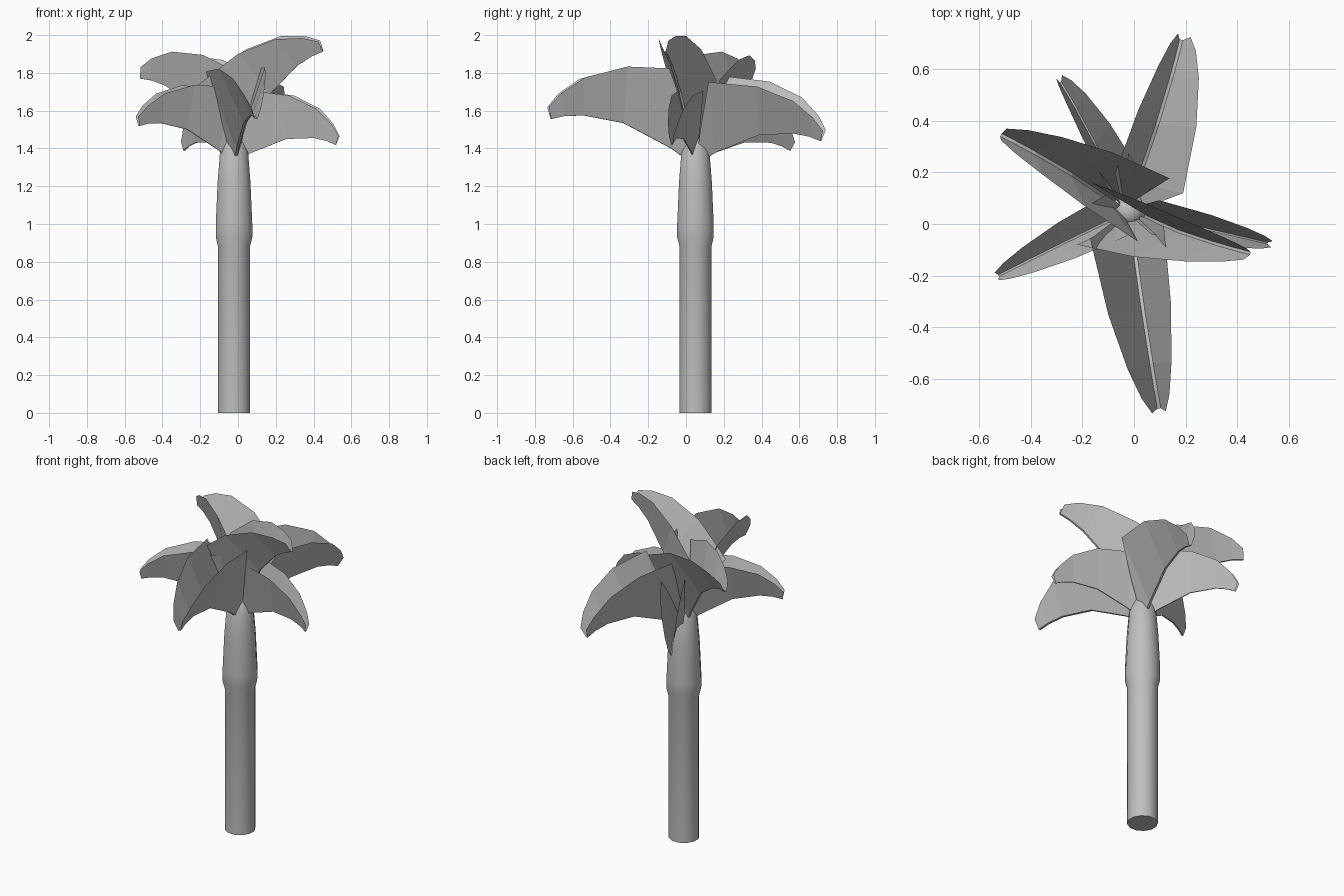
import bpy, bmesh, math
from mathutils import Matrix, Vector

if "Cube" in bpy.data.objects:
    bpy.data.objects.remove(bpy.data.objects["Cube"])

AXIS = Vector((-0.021, 0.05, 0))

grey = bpy.data.materials.new("plain grey")
grey.use_nodes = True
grey.diffuse_color = (0.52, 0.52, 0.52, 1)
grey.node_tree.nodes["Principled BSDF"].inputs["Base Color"].default_value = (0.52, 0.52, 0.52, 1)


def add_object(name, bm):
    mesh = bpy.data.meshes.new(name)
    bm.to_mesh(mesh)
    bm.free()
    mesh.materials.append(grey)
    obj = bpy.data.objects.new(name, mesh)
    bpy.context.collection.objects.link(obj)
    return obj


def lathe(name, profile, sides):
    """Closed turned shape around the trunk axis."""
    bm = bmesh.new()
    rings = []
    for r, z in profile:
        rings.append([bm.verts.new(AXIS + Vector((r * math.cos(a), r * math.sin(a), z)))
                      for a in (math.tau * (i + 0.5) / sides for i in range(sides))])
    for low, high in zip(rings, rings[1:]):
        for i in range(sides):
            j = (i + 1) % sides
            bm.faces.new((low[i], low[j], high[j], high[i]))
    bm.faces.new(rings[0][::-1])
    bm.faces.new(rings[-1])
    obj = add_object(name, bm)
    bpy.ops.object.select_all(action='DESELECT')
    obj.select_set(True)
    bpy.context.view_layer.objects.active = obj
    bpy.ops.object.shade_smooth_by_angle(angle=math.radians(60))


# Trunk swelling into the sheath below the fronds
lathe("trunk", [(0.0875, 0), (0.0875, 0.88), (0.1, 0.93), (0.1, 1.0),
                (0.09, 1.22), (0.077, 1.38), (0.052, 1.445), (0.022, 1.463)], 12)

# Frond stations: midrib (along, up) and wing edge (along, side, up)
MIDRIB = [(0.0, -0.04), (0.09, 0.01), (0.28, 0.08), (0.43, 0.085), (0.5, 0.07), (0.548, 0.05)]
EDGE = [(0.05, 0.055, 0.14), (0.105, 0.104, 0.322), (0.31, 0.088, 0.297),
        (0.455, 0.06, 0.23), (0.53, 0.036, 0.155), (0.565, 0.015, 0.095)]
RIB = 0.005


def frond(name, yaw, pitch, roll, length, width, height):
    """Steep V-shaped leaf folded up from a narrow flat midrib."""
    bm = bmesh.new()
    ribs = {}
    for side in (-1, 1):
        ribs[side] = [bm.verts.new((u, side * RIB, w)) for u, w in MIDRIB]
        edge = [bm.verts.new((u, side * (v + RIB), w)) for u, v, w in EDGE]
        for i in range(len(MIDRIB) - 1):
            quad = [ribs[side][i], ribs[side][i + 1], edge[i + 1], edge[i]]
            bm.faces.new(quad if side > 0 else quad[::-1])
    for i in range(len(MIDRIB) - 1):
        bm.faces.new((ribs[-1][i], ribs[-1][i + 1], ribs[1][i + 1], ribs[1][i]))
    bm.transform(Matrix.Translation(AXIS + Vector((0, 0, 1.365)))
                 @ Matrix.Rotation(math.radians(yaw), 4, 'Z')
                 @ Matrix.Rotation(math.radians(-pitch), 4, 'Y')
                 @ Matrix.Rotation(math.radians(roll), 4, 'X')
                 @ Matrix.Diagonal((length, width, height, 1)))
    add_object(name, bm)


frond("front_frond", -81, 9, 2.5, 1.45, 1.33, 1.34)
frond("back_frond", 73.5, 1, 6.5, 1.27, 1.27, 1.25)
frond("right_upper_frond", 150, 30, 7.5, 1.28, 1.27, 1.25)
frond("right_lower_frond", 206.5, 10, 1, 1.06, 0.82, 1.07)
frond("back_right_frond", 118.5, -3, 7, 1.03, 0.65, 1.05)
frond("left_lower_frond", -13, 0, 0, 1.01, 0.62, 1.06)
frond("left_upper_frond", -18, 43, 9, 1.35, 1.15, 1.22)
